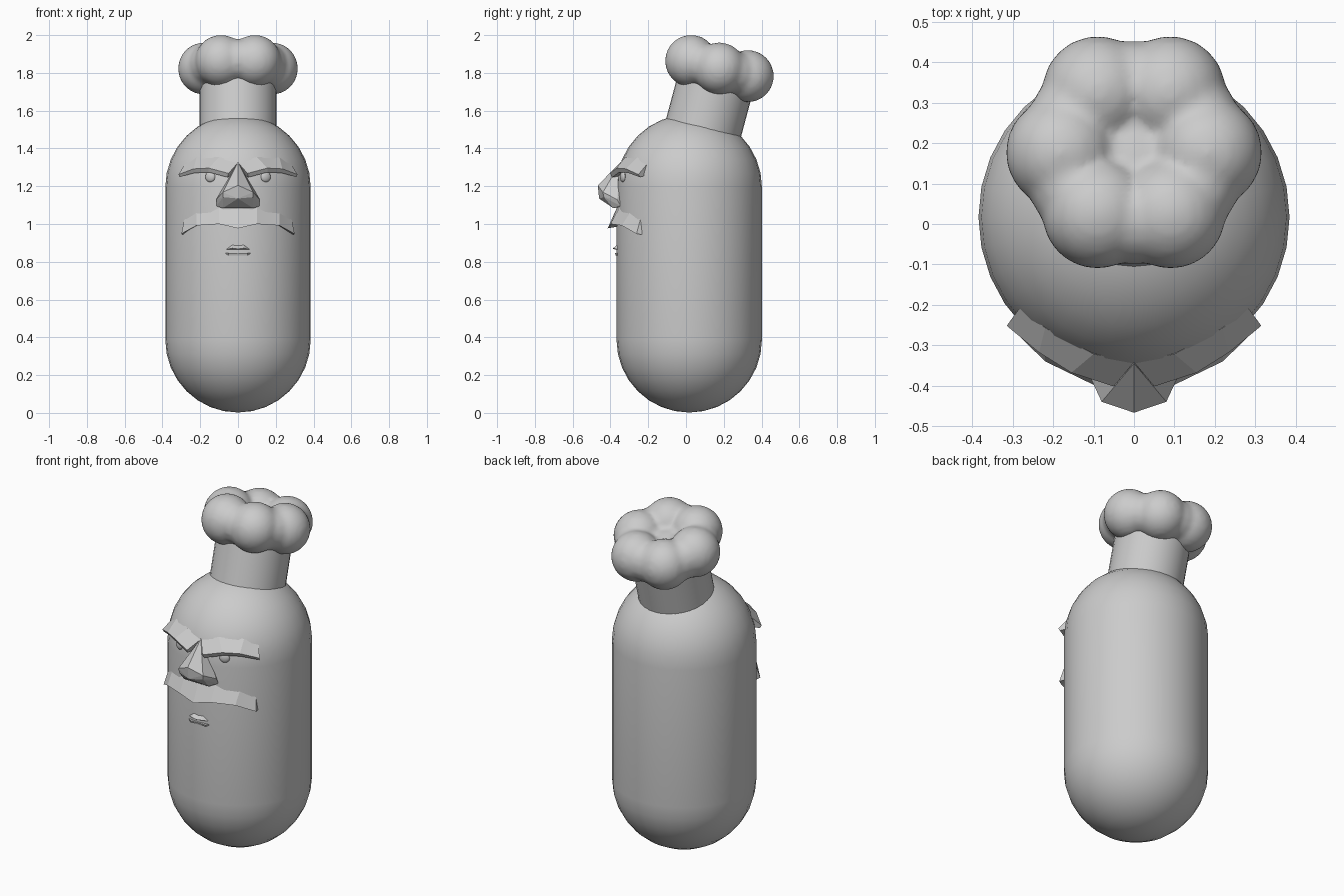
import bpy, bmesh, math
from mathutils import Vector, Matrix

if "Cube" in bpy.data.objects:
    bpy.data.objects.remove(bpy.data.objects["Cube"])

R, CY = 0.385, 0.017            # body radius and y centre
LOW, HIGH = 0.387, 1.195        # centres of the two round ends
TILT = Matrix.Rotation(math.radians(-15), 4, 'X')
PUFF = Vector((0, 0.177, 1.823))


def finish(name, bm, smooth=False):
    bmesh.ops.recalc_face_normals(bm, faces=bm.faces)
    me = bpy.data.meshes.new(name)
    bm.to_mesh(me)
    bm.free()
    ob = bpy.data.objects.new(name, me)
    bpy.context.collection.objects.link(ob)
    if smooth:
        me.polygons.foreach_set("use_smooth", [True] * len(me.polygons))
        me.set_sharp_from_angle(angle=math.radians(40))
    return ob


def mirrored(pts):
    return list(pts) + [(-x, y, z) for x, y, z in pts if x > 1e-5]


def hull(name, pts):
    bm = bmesh.new()
    for p in mirrored(pts):
        bm.verts.new(p)
    res = bmesh.ops.convex_hull(bm, input=bm.verts)
    loose = [v for v in bm.verts if not v.link_faces]
    bmesh.ops.delete(bm, geom=loose, context='VERTS')
    bmesh.ops.dissolve_limit(bm, angle_limit=0.02, verts=bm.verts, edges=bm.edges)
    return finish(name, bm)


def loft(name, sections, side=1):
    bm = bmesh.new()
    rings = [[bm.verts.new((x * side, y, z)) for x, y, z in s] for s in sections]
    n = len(rings[0])
    for a, b in zip(rings, rings[1:]):
        for i in range(n):
            j = (i + 1) % n
            bm.faces.new((a[i], a[j], b[j], b[i]))
    bm.faces.new(rings[0])
    bm.faces.new(rings[-1])
    return finish(name, bm)


# Capsule body: spun profile
bm = bmesh.new()
prof = []
for c, a0 in ((LOW, -90), (HIGH, 0)):
    for i in range(9):
        a = math.radians(a0 + i * 90 / 8)
        prof.append(bm.verts.new((R * math.cos(a), CY, c + R * math.sin(a))))
edges = [bm.edges.new(p) for p in zip(prof, prof[1:])]
bmesh.ops.spin(bm, geom=prof + edges, cent=(0, CY, 0), axis=(0, 0, 1),
               angle=math.tau, steps=32, use_merge=False)
bmesh.ops.remove_doubles(bm, verts=bm.verts, dist=1e-4)
finish("body", bm, True)

# Hat band: tilted cylinder sunk into the head
bm = bmesh.new()
bmesh.ops.create_cone(bm, cap_ends=True, segments=32, radius1=0.204, radius2=0.204, depth=0.42,
                      matrix=Matrix.Translation(PUFF) @ TILT @ Matrix.Translation((0, 0, -0.21)))
finish("hat_band", bm, True)

# Hat puff: ring of six lobes, filled by a torus and a flat core, fused by remesh
bm = bmesh.new()
base = Matrix.Translation(PUFF) @ TILT
for i in range(6):
    a = i * math.tau / 6
    m = base @ Matrix.Translation((0.18 * math.cos(a), 0.18 * math.sin(a), 0))
    bmesh.ops.create_uvsphere(bm, u_segments=24, v_segments=16, radius=0.138, matrix=m)
bmesh.ops.create_uvsphere(bm, u_segments=24, v_segments=12, radius=0.12,
                          matrix=base @ Matrix.Diagonal((1, 1, 0.55, 1)))
ring = [[bm.verts.new(base @ Vector(((0.17 + 0.114 * math.cos(v)) * math.cos(u),
                                     (0.17 + 0.114 * math.cos(v)) * math.sin(u),
                                     0.114 * math.sin(v))))
         for v in [k * math.tau / 16 for k in range(16)]]
        for u in [k * math.tau / 48 for k in range(48)]]
for i in range(48):
    for j in range(16):
        bm.faces.new((ring[i][j], ring[i - 1][j], ring[i - 1][j - 1], ring[i][j - 1]))
puff = finish("hat_puff", bm, True)
rm = puff.modifiers.new("fuse", 'REMESH')
rm.mode, rm.voxel_size, rm.use_smooth_shade = 'VOXEL', 0.014, True
sm = puff.modifiers.new("soften", 'SMOOTH')
sm.factor, sm.iterations = 0.5, 6

# Nose: faceted wedge
hull("nose", [(0, -0.345, 1.328), (0, -0.467, 1.205), (0.08, -0.44, 1.168), (0.078, -0.435, 1.142),
              (0, -0.46, 1.135), (0.115, -0.365, 1.13), (0.115, -0.345, 1.095),
              (0.08, -0.385, 1.084), (0.06, -0.3, 1.1), (0, -0.3, 1.3)])

# Eyebrows: section order is top back, front edge, lower front edge, buried back
brow = [[(0.0, -0.342, 1.325), (0.05, -0.402, 1.268), (0.055, -0.39, 1.247), (0.03, -0.32, 1.26)],
        [(0.1, -0.322, 1.355), (0.155, -0.368, 1.296), (0.155, -0.355, 1.274), (0.13, -0.29, 1.28)],
        [(0.22, -0.257, 1.352), (0.235, -0.318, 1.292), (0.232, -0.305, 1.27), (0.2, -0.25, 1.28)],
        [(0.283, -0.208, 1.315), (0.315, -0.252, 1.262), (0.31, -0.245, 1.248), (0.27, -0.2, 1.26)]]
for name, s in (("eyebrow_right", 1), ("eyebrow_left", -1)):
    loft(name, brow, s)

# Eyes: small flattened balls under the brows
for name, s in (("eye_right", 1), ("eye_left", -1)):
    bm = bmesh.new()
    m = (Matrix.Translation((0.147 * s, -0.334, 1.25)) @ Matrix.Rotation(0.39 * s, 4, 'Z')
         @ Matrix.Diagonal((1, 0.45, 1, 1)))
    bmesh.ops.create_uvsphere(bm, u_segments=16, v_segments=10, radius=0.028, matrix=m)
    finish(name, bm, True)

# Moustache: drooping wedge, one loft across both sides
half = [[(0, -0.364, 1.09), (0, -0.415, 0.977), (0, -0.34, 0.99)],
        [(0.1, -0.352, 1.087), (0.1, -0.398, 1.0), (0.1, -0.33, 1.008)],
        [(0.22, -0.297, 1.06), (0.22, -0.34, 0.992), (0.2, -0.28, 1.0)],
        [(0.285, -0.242, 1.022), (0.3, -0.262, 0.948), (0.29, -0.225, 0.943)]]
other = [[(-x, y, z) for x, y, z in s] for s in half[:0:-1]]
loft("moustache", other + half)

# Lips: two thin wedges
hull("upper_lip", [(0.078, -0.35, 0.862), (0.032, -0.36, 0.892), (0, -0.362, 0.886),
                   (0.03, -0.386, 0.872), (0, -0.388, 0.868), (0.05, -0.34, 0.862)])
hull("lower_lip", [(0.076, -0.352, 0.848), (0.05, -0.376, 0.846), (0.05, -0.372, 0.834),
                   (0.04, -0.34, 0.834)])
